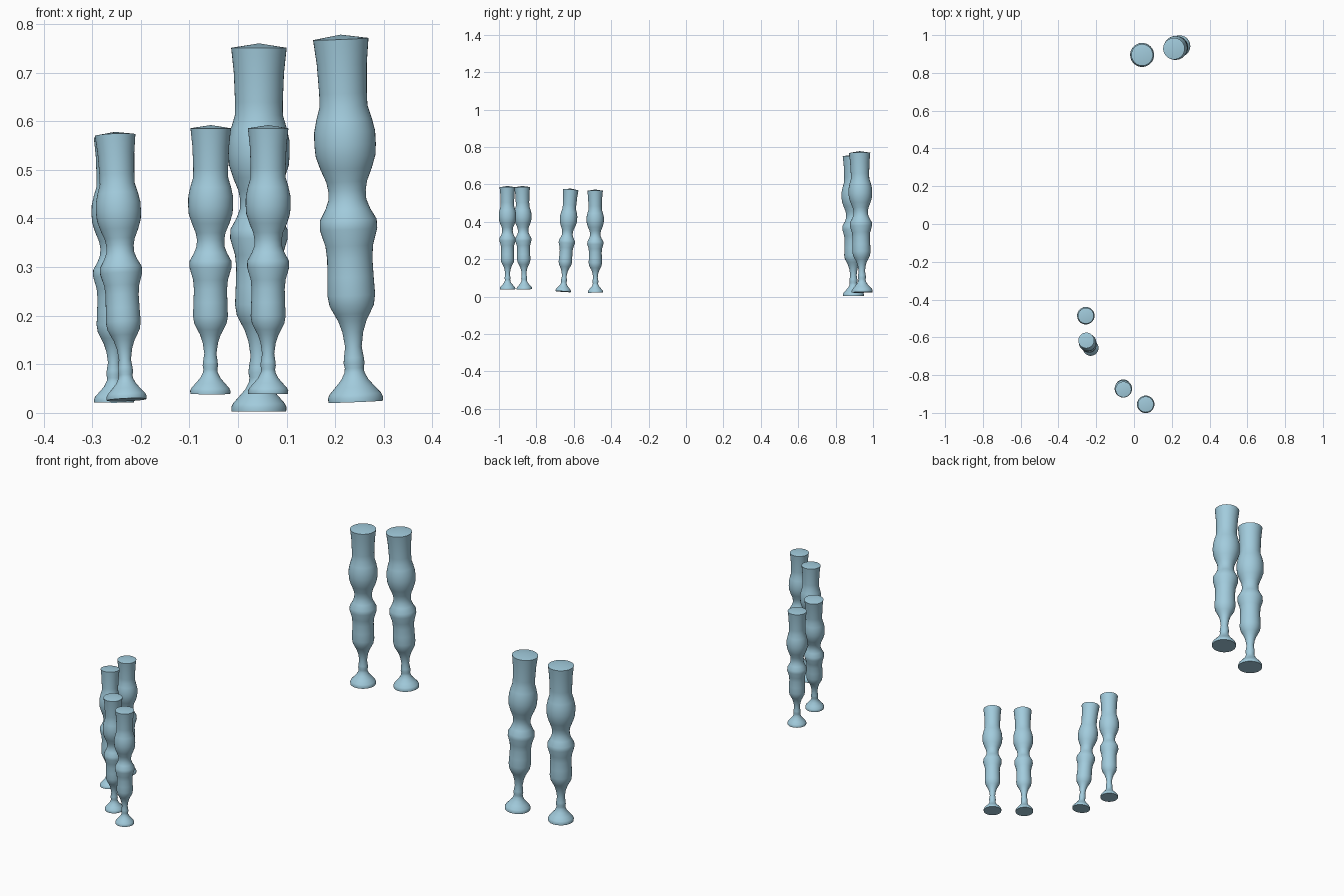
import bpy, bmesh, math
from mathutils import Vector, Matrix

if "Cube" in bpy.data.objects:
    bpy.data.objects.remove(bpy.data.objects["Cube"])

mat = bpy.data.materials.new("pale blue")
mat.diffuse_color = (0.36, 0.60, 0.72, 1)
mat.use_nodes = True
mat.node_tree.nodes["Principled BSDF"].inputs["Base Color"].default_value = mat.diffuse_color

# Turned profile: (fraction of height, radius of the tall size)
PROFILE = [
    (0, 0), (0, .056), (.012, .0565), (.022, .053), (.04, .041), (.06, .028),
    (.08, .0205), (.092, .0195), (.105, .0215), (.12, .0205), (.15, .0170),
    (.19, .0215), (.22, .029), (.24, .037), (.262, .0455), (.29, .049),
    (.34, .0475), (.39, .0465), (.425, .049), (.47, .059), (.495, .0585),
    (.525, .046), (.55, .039), (.575, .0385), (.60, .042), (.635, .053),
    (.67, .0615), (.70, .0632), (.735, .0628), (.77, .057), (.805, .0492),
    (.84, .0490), (.92, .0515), (.97, .0555), (.988, .057), (1, 0),
]
TALL = 0.755
SEGMENTS = 40


def turned_post(name, base, top):
    """Lathe the profile along the line from base to top, scaled to its length."""
    base, top = Vector(base), Vector(top)
    axis = top - base
    length = axis.length
    k = length / TALL
    bm = bmesh.new()
    verts = [bm.verts.new((r * k, 0, t * length)) for t, r in PROFILE]
    edges = [bm.edges.new(p) for p in zip(verts, verts[1:])]
    bmesh.ops.spin(bm, geom=verts + edges, cent=(0, 0, 0), axis=(0, 0, 1),
                   angle=math.tau, steps=SEGMENTS, use_duplicate=False)
    bmesh.ops.remove_doubles(bm, verts=bm.verts, dist=1e-5)
    bmesh.ops.recalc_face_normals(bm, faces=bm.faces)
    # lean the post along its axis
    rot = Vector((0, 0, 1)).rotation_difference(axis).to_matrix().to_4x4()
    bm.transform(Matrix.Translation(base) @ rot)
    mesh = bpy.data.meshes.new(name)
    bm.to_mesh(mesh)
    bm.free()
    mesh.materials.append(mat)
    obj = bpy.data.objects.new(name, mesh)
    bpy.context.collection.objects.link(obj)
    bpy.ops.object.select_all(action='DESELECT')
    obj.select_set(True)
    bpy.context.view_layer.objects.active = obj
    bpy.ops.object.shade_smooth_by_angle(angle=math.radians(40))


# Two tall posts at the back
turned_post("tall_post_left", (.043, .895, 0.003), (.043, .895, .760))
turned_post("tall_post_right", (.242, .942, .023), (.211, .928, .778))

# Four short posts at the front
turned_post("short_post_front", (.062, -.954, .039), (.062, -.955, .592))
turned_post("short_post_middle", (-.057, -.864, .039), (-.056, -.876, .592))
turned_post("short_post_leaning", (-.229, -.657, .027), (-.253, -.616, .578))
turned_post("short_post_rear", (-.255, -.484, .021), (-.255, -.486, .573))
